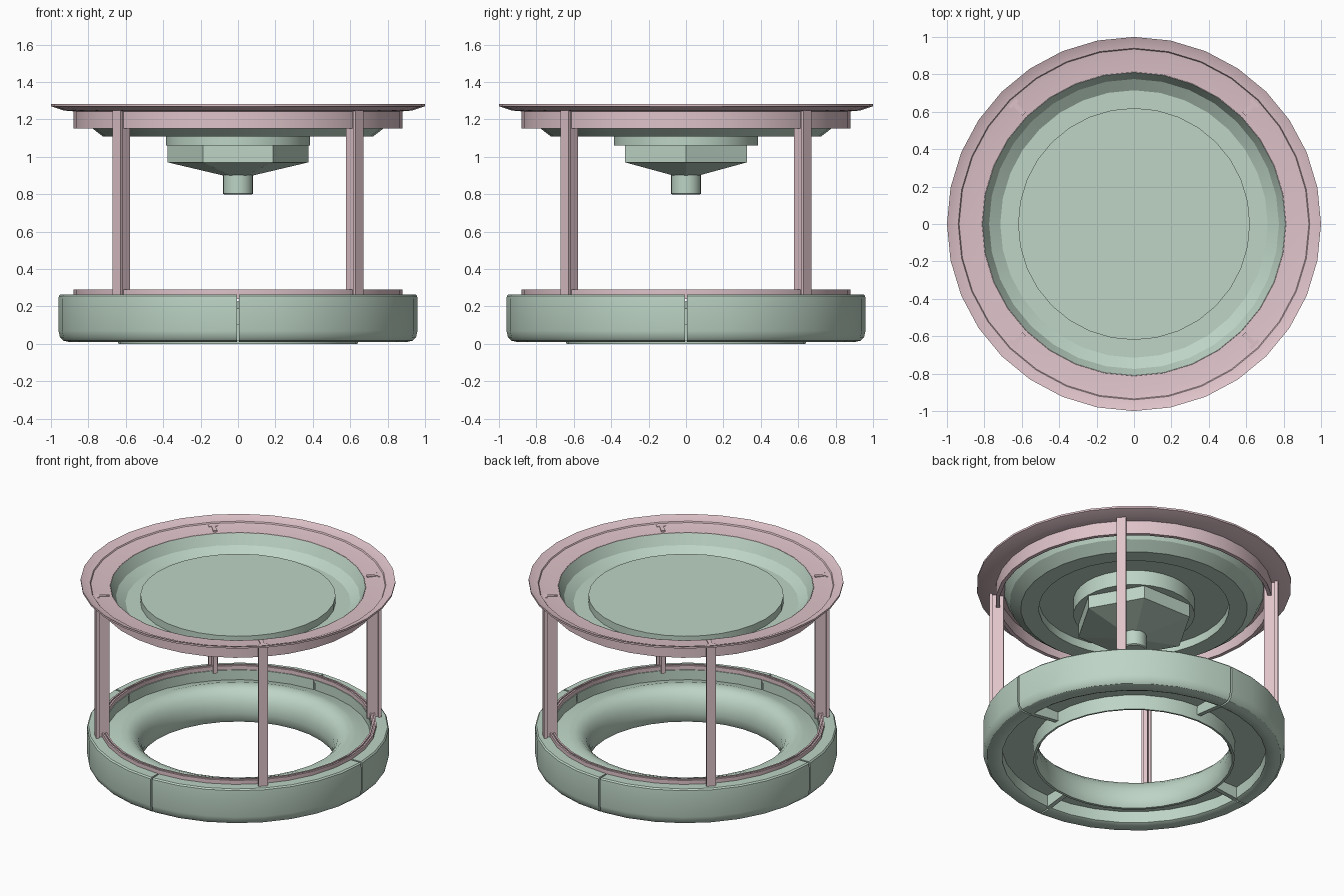
import bpy, bmesh, math
from mathutils import Matrix

if "Cube" in bpy.data.objects:
    bpy.data.objects.remove(bpy.data.objects["Cube"])

def material(name, rgb):
    m = bpy.data.materials.new(name)
    m.diffuse_color = (*rgb, 1)
    m.use_nodes = True
    m.node_tree.nodes["Principled BSDF"].inputs["Base Color"].default_value = m.diffuse_color
    return m

PINK = material("dusty pink", (0.74, 0.55, 0.59))
GREEN = material("sage green", (0.51, 0.66, 0.56))

def finish(bm, name, mat, smooth=None):
    bmesh.ops.remove_doubles(bm, verts=bm.verts, dist=1e-5)
    bmesh.ops.recalc_face_normals(bm, faces=bm.faces)
    me = bpy.data.meshes.new(name)
    bm.to_mesh(me)
    bm.free()
    me.materials.append(mat)
    ob = bpy.data.objects.new(name, me)
    bpy.context.collection.objects.link(ob)
    if smooth:
        bpy.ops.object.select_all(action='DESELECT')
        ob.select_set(True)
        bpy.context.view_layer.objects.active = ob
        bpy.ops.object.shade_smooth_by_angle(angle=math.radians(smooth))
    return ob

def lathe(name, prof, mat, steps=32, a0=0.0, a1=360.0, smooth=32):
    """Revolve a closed (radius, z) outline; partial turns get end caps."""
    bm = bmesh.new()
    full = abs(a1 - a0 - 360) < 1e-6
    rings = []
    for i in range(steps if full else steps + 1):
        a = math.radians(a0 + (a1 - a0) * i / steps)
        rings.append([bm.verts.new((r * math.cos(a), r * math.sin(a), z)) for r, z in prof])
    n = len(prof)
    for i in range(steps):
        A, B = rings[i], rings[(i + 1) % len(rings)]
        for j in range(n):
            k = (j + 1) % n
            if prof[j][0] == 0 and prof[k][0] == 0:
                continue
            if prof[j][0] == 0:
                bm.faces.new((A[j], A[k], B[k]))
            elif prof[k][0] == 0:
                bm.faces.new((A[j], A[k], B[j]))
            else:
                bm.faces.new((A[j], A[k], B[k], B[j]))
    if not full:
        bm.faces.new(rings[0])
        bm.faces.new(rings[-1])
    return finish(bm, name, mat, smooth)

def prism(name, outline, vec, mat, angle):
    """Extrude a 3D outline along vec, then turn it about the z axis."""
    bm = bmesh.new()
    f = bm.faces.new([bm.verts.new(p) for p in outline])
    ext = bmesh.ops.extrude_face_region(bm, geom=[f])
    bmesh.ops.translate(bm, vec=vec, verts=[v for v in ext["geom"] if isinstance(v, bmesh.types.BMVert)])
    bm.transform(Matrix.Rotation(math.radians(angle), 4, 'Z'))
    return finish(bm, name, mat)

# Upper flange ring with hanging collar
lathe("upper_flange", [(0.81, 1.24), (0.905, 1.247), (0.935, 1.252), (0.94, 1.26), (0.945, 1.26),
                       (1.0, 1.283), (1.0, 1.27), (0.93, 1.247), (0.88, 1.243), (0.88, 1.15),
                       (0.855, 1.15), (0.855, 1.235), (0.81, 1.232)], PINK)

# Dish with raised centre, recessed underneath
lathe("dish", [(0, 1.18), (0.62, 1.18), (0.62, 1.13), (0.715, 1.13), (0.775, 1.17), (0.812, 1.241),
               (0.825, 1.23), (0.79, 1.16), (0.72, 1.107), (0.605, 1.107), (0.605, 1.165), (0, 1.165)],
      GREEN, smooth=25)

# Hub under the dish: round plate, hexagonal nut with tapered end, nozzle
lathe("hub_plate", [(0, 1.17), (0.385, 1.17), (0.385, 1.06), (0, 1.06)], GREEN)
lathe("hub_hexagon", [(0, 1.065), (0.376, 1.065), (0.376, 0.97), (0.08, 0.9), (0, 0.9)],
      GREEN, steps=6, smooth=None)
lathe("hub_nozzle", [(0, 0.91), (0.08, 0.91), (0.08, 0.803), (0.073, 0.797), (0, 0.797)], GREEN, steps=24)

# Lower rail ring the posts stand on
lathe("lower_rail", [(0.85, 0.24), (0.85, 0.29), (0.861, 0.29), (0.861, 0.282), (0.869, 0.282),
                     (0.869, 0.29), (0.88, 0.29), (0.88, 0.24)], PINK)

# Lower ring shell in four sections with narrow seams, and a rib at each seam
shell = [(0.845, 0.262), (0.95, 0.264), (0.958, 0.255), (0.96, 0.23), (0.96, 0.07), (0.952, 0.035),
         (0.935, 0.017), (0.905, 0.01), (0.86, 0.01), (0.84, 0.02), (0.84, 0.1)]
for q in range(4):
    lathe(f"shell_section_{q + 1}", shell, GREEN, 8, q * 90 + 0.35, q * 90 + 89.65)
    prism(f"shell_rib_{q + 1}", [(0.63, -0.015, 0.04), (0.85, -0.015, 0.015), (0.85, -0.015, 0.12),
                                 (0.63, -0.015, 0.12)], (0, 0.03, 0), GREEN, q * 90)

# Rounded inner ring around the central opening
lathe("inner_ring", [(0.86, 0.19), (0.80, 0.205), (0.75, 0.222), (0.71, 0.226), (0.67, 0.213),
                     (0.635, 0.18), (0.612, 0.13), (0.605, 0.07), (0.612, 0.025), (0.625, 0.002),
                     (0.64, 0.0), (0.645, 0.1), (0.86, 0.1)], GREEN, smooth=40)

# Four T-section posts on the diagonals
tee = [(0.92, -0.03), (0.92, 0.03), (0.9, 0.03), (0.9, 0.013), (0.83, 0.013),
       (0.83, -0.013), (0.9, -0.013), (0.9, -0.03)]
for i in range(4):
    prism(f"post_{i + 1}", [(x, y, 0.25) for x, y in tee], (0, 0, 1.0), PINK, 45 + 90 * i)
